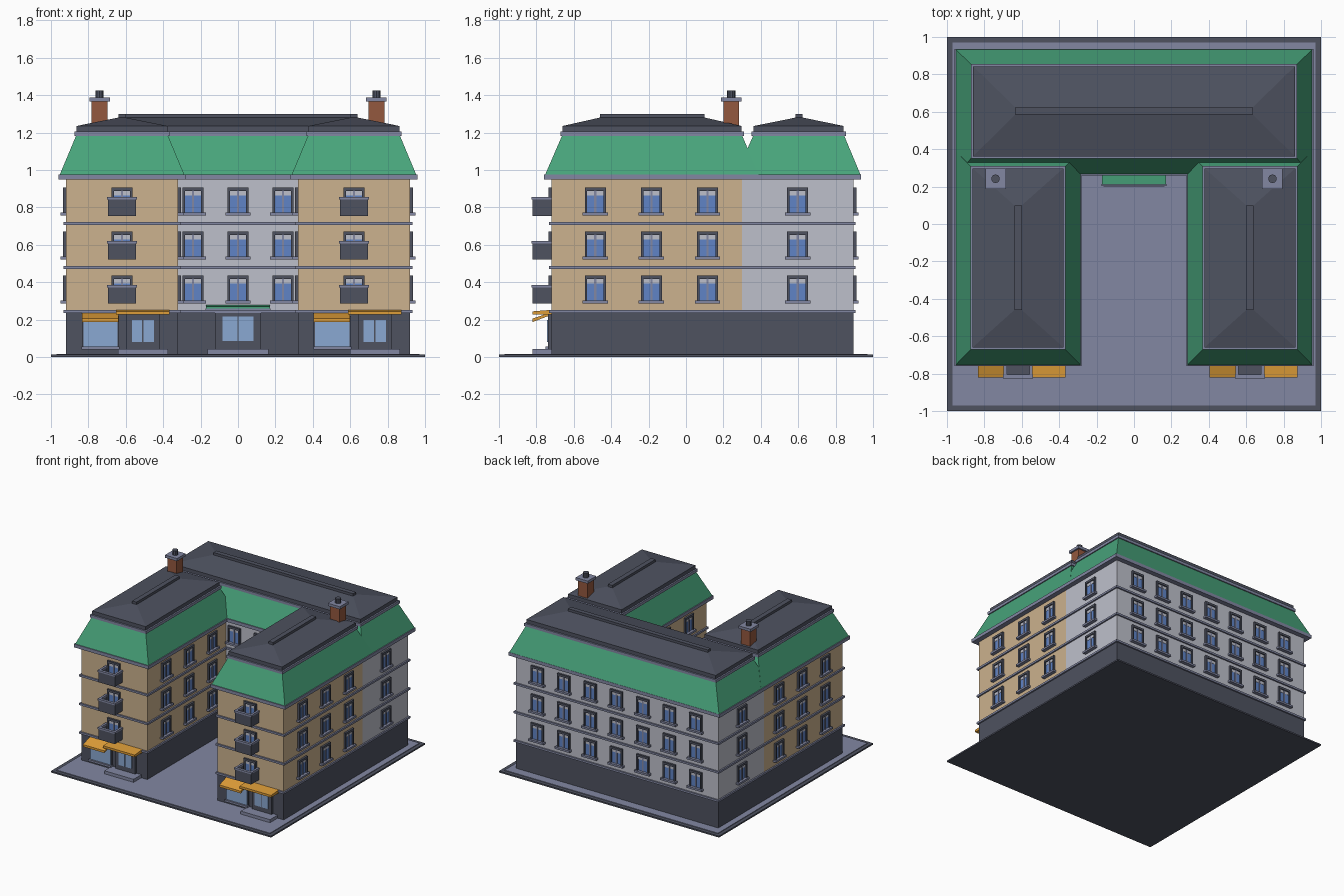
import bpy, bmesh, math
from mathutils import Matrix, Vector

cube = bpy.data.objects.get("Cube")
if cube:
    bpy.data.objects.remove(cube, do_unlink=True)


def material(name, rgb):
    lin = [((c / 255 + 0.055) / 1.055) ** 2.4 for c in rgb] + [1]
    m = bpy.data.materials.new(name)
    m.use_nodes = True
    m.diffuse_color = lin
    bsdf = m.node_tree.nodes["Principled BSDF"]
    bsdf.inputs["Base Color"].default_value = lin
    bsdf.inputs["Roughness"].default_value = 0.8
    return m


DARK = material("dark slate", (78, 82, 96))
TRIM = material("grey blue trim", (130, 135, 162))
TAN = material("tan plaster", (204, 178, 142))
PALE = material("pale plaster", (190, 192, 203))
GREEN = material("green roof", (72, 164, 123))
BRICK = material("brick", (148, 88, 62))
ORANGE = material("orange awning", (222, 157, 56))
BLUE = material("window blue", (96, 132, 198))
GLASS = material("shop glass", (138, 168, 210))


def finish(name, bm, mats):
    bmesh.ops.recalc_face_normals(bm, faces=bm.faces)
    mesh = bpy.data.meshes.new(name)
    bm.to_mesh(mesh)
    bm.free()
    for m in mats:
        mesh.materials.append(m)
    ob = bpy.data.objects.new(name, mesh)
    bpy.context.collection.objects.link(ob)
    return ob


def add_rings(bm, rings, slot=0):
    """Stack rectangles (x0, x1, y0, y1, z) into a closed solid."""
    loops = [[bm.verts.new(p) for p in ((a, c, z), (b, c, z), (b, d, z), (a, d, z))]
             for a, b, c, d, z in rings]
    faces = [bm.faces.new(loops[0][::-1]), bm.faces.new(loops[-1])]
    for lo, hi in zip(loops, loops[1:]):
        for i in range(4):
            j = (i + 1) % 4
            faces.append(bm.faces.new((lo[i], lo[j], hi[j], hi[i])))
    for f in faces:
        f.material_index = slot


def loft(name, mat, *rings):
    bm = bmesh.new()
    add_rings(bm, rings)
    return finish(name, bm, [mat])


def box(name, mat, x0, x1, y0, y1, z0, z1):
    return loft(name, mat, (x0, x1, y0, y1, z0), (x0, x1, y0, y1, z1))


def prism(name, mat, points, move):
    """Extrude an outline of 3D points along a vector."""
    bm = bmesh.new()
    face = bm.faces.new([bm.verts.new(p) for p in points])
    new = bmesh.ops.extrude_face_region(bm, geom=[face])["geom"]
    bmesh.ops.translate(bm, vec=Vector(move),
                        verts=[v for v in new if isinstance(v, bmesh.types.BMVert)])
    return finish(name, bm, [mat])


def u_band(name, mat, o, z0, z1):
    """U-shaped layer following the walls with overhang o."""
    X, i, f, c, b = 0.92 + o, 0.32 - o, -0.72 - o, 0.3 - o, 0.895 + o
    plan = [(-X, f), (-i, f), (-i, c), (i, c), (i, f), (X, f), (X, b), (-X, b)]
    return prism(name, mat, [(x, y, z0) for x, y in plan], (0, 0, z1 - z0))


# Ground and walls
box("ground_slab", DARK, -1, 1, -1, 1, 0, 0.012)
box("paving", TRIM, -0.97, 0.97, -0.97, 0.97, 0.012, 0.017)
u_band("ground_floor", DARK, 0, 0.015, 0.24)
box("main_walls", PALE, -0.92, 0.92, 0.3, 0.895, 0.24, 0.96)
for k, z in enumerate((0.235, 0.47, 0.705)):
    u_band(f"belt_{k + 1}", TRIM, 0.012, z, z + 0.016)
u_band("cornice", TRIM, 0.04, 0.948, 0.975)


# Mansard, coping, hipped cap and ridge for one block
def roof(name, base, top, ridge):
    grow = lambda r, d: (r[0] - d, r[1] + d, r[2] - d, r[3] + d)
    loft(name + "_mansard", GREEN, (*base, 0.97), (*top, 1.185))
    box(name + "_coping", TRIM, *grow(top, 0.01), 1.182, 1.205)
    slab = grow(top, -0.002)
    loft(name + "_hip", DARK, (*slab, 1.203), (*slab, 1.235), (*ridge, 1.28))
    box(name + "_ridge", DARK, *ridge, 1.27, 1.3)


roof("main_roof", (-0.955, 0.955, 0.265, 0.935), (-0.862, 0.862, 0.36, 0.845),
     (-0.635, 0.635, 0.586, 0.624))

# Window: dark surround, pale blind, two panes, sill; faces -y, origin at mid height
bm = bmesh.new()
for slot, a, b, d, z0, z1 in (
        (1, -0.05, 0.05, 0.005, -0.065, 0.062),
        (2, -0.044, 0.044, 0.007, 0.026, 0.052),
        (0, -0.056, -0.043, 0.016, -0.068, 0.068),
        (0, 0.043, 0.056, 0.016, -0.068, 0.068),
        (0, -0.043, 0.043, 0.016, 0.05, 0.068),
        (3, -0.006, 0.006, 0.011, -0.065, 0.05),
        (3, -0.068, 0.068, 0.028, -0.08, -0.064)):
    add_rings(bm, [(a, b, -d, 0, z0), (a, b, -d, 0, z1)], slot)
window = finish("window", bm, [DARK, BLUE, PALE, TRIM])
window_mesh = window.data
bpy.data.objects.remove(window)


def window_column(name, x, y, angle):
    for k in range(3):
        ob = bpy.data.objects.new(f"{name}_{k + 1}", window_mesh)
        ob.matrix_world = Matrix.Translation((x, y, 0.367 + 0.235 * k)) @ Matrix.Rotation(angle, 4, "Z")
        bpy.context.collection.objects.link(ob)


for n in range(7):
    window_column(f"back_window_{n + 1}", (n - 3) * 0.24, 0.895, math.pi)
for n in range(3):
    window_column(f"court_window_{n + 1}", (n - 1) * 0.24, 0.3, 0)


# Glazed double door with step, centred on cx against the wall at y
def double_door(name, cx, y, half, pane, z0, z1, step, out):
    box(name + "_surround", DARK, cx - half, cx + half, y - 0.018, y, 0.015, 0.235)
    for s, tag in ((-1, "right"), (1, "left")):
        mid = cx + s * (pane / 2 + 0.004)
        box(f"{name}_{tag}_pane", GLASS, mid - pane / 2, mid + pane / 2,
            y - 0.023, y - 0.01, z0, z1)
    box(name + "_step", TRIM, cx - step, cx + step, y - out, y, 0.015, 0.042)


for s, side in ((-1, "right"), (1, "left")):
    cx = s * 0.62
    wing = side + "_wing"
    box(wing + "_walls", TAN, cx - 0.3, cx + 0.3, -0.72, 0.3, 0.24, 0.96)
    roof(wing + "_roof", (cx - 0.335, cx + 0.335, -0.755, 0.39),
         (cx - 0.245, cx + 0.245, -0.662, 0.3), (cx - 0.02, cx + 0.02, -0.46, 0.1))

    # Side windows
    for n, y in enumerate((-0.485, -0.185, 0.115)):
        window_column(f"{wing}_outer_window_{n + 1}", s * 0.92, y, s * math.pi / 2)
        window_column(f"{wing}_inner_window_{n + 1}", s * 0.32, y, -s * math.pi / 2)
    window_column(f"{side}_main_window", s * 0.92, 0.597, s * math.pi / 2)

    # Balconies
    window_column(wing + "_balcony_door", cx, -0.72, 0)
    for k in range(3):
        z = 0.285 + 0.235 * k
        tag = f"{wing}_balcony_{k + 1}"
        box(tag + "_floor", DARK, cx - 0.074, cx + 0.074, -0.82, -0.72, z, z + 0.014)
        box(tag + "_front", DARK, cx - 0.074, cx + 0.074, -0.82, -0.81, z, z + 0.09)
        box(tag + "_front_rail", TRIM, cx - 0.08, cx + 0.08, -0.826, -0.804, z + 0.086, z + 0.1)
        for t, end in ((-1, "right"), (1, "left")):
            x = cx + t * 0.069
            box(f"{tag}_{end}_panel", DARK, x - 0.005, x + 0.005, -0.81, -0.72, z, z + 0.09)
            box(f"{tag}_{end}_rail", TRIM, x - 0.009, x + 0.009, -0.804, -0.72, z + 0.086, z + 0.1)

    # Shop front: window, sill, awning, door and canopy
    sx, dx = cx - 0.115, cx + 0.112
    box(wing + "_shop_frame", DARK, sx - 0.1, sx + 0.1, -0.732, -0.72, 0.04, 0.22)
    box(wing + "_shop_window", GLASS, sx - 0.092, sx + 0.092, -0.736, -0.725, 0.055, 0.21)
    box(wing + "_shop_sill", TRIM, sx - 0.102, sx + 0.102, -0.75, -0.72, 0.04, 0.056)
    prism(wing + "_awning", ORANGE, [(sx - 0.1, y, z) for y, z in (
        (-0.72, 0.24), (-0.82, 0.205), (-0.82, 0.187), (-0.72, 0.225))], (0.195, 0, 0))
    double_door(wing + "_door", dx, -0.72, 0.09, 0.056, 0.08, 0.197, 0.133, 0.1)
    prism(wing + "_canopy", ORANGE, [(dx - 0.143, y, z) for y, z in (
        (-0.72, 0.252), (-0.82, 0.244), (-0.82, 0.226), (-0.72, 0.226))], (0.286, 0, 0))

    # Chimney
    hx, hy = s * 0.74, 0.242
    box(side + "_chimney_stack", BRICK, hx - 0.042, hx + 0.042, hy - 0.042, hy + 0.042, 1.19, 1.37)
    box(side + "_chimney_cap", TRIM, hx - 0.055, hx + 0.055, hy - 0.055, hy + 0.055, 1.366, 1.388)
    bm = bmesh.new()
    bmesh.ops.create_cone(bm, cap_ends=True, segments=10, radius1=0.023, radius2=0.023, depth=0.045,
                          matrix=Matrix.Translation((hx, hy, 1.403)))
    finish(side + "_chimney_pot", bm, [DARK])

# Courtyard entrance
double_door("entrance", 0, 0.3, 0.122, 0.08, 0.085, 0.217, 0.163, 0.1)
prism("entrance_canopy", GREEN, [(-0.172, y, z) for y, z in (
    (0.3, 0.278), (0.212, 0.27), (0.212, 0.252), (0.3, 0.252))], (0.344, 0, 0))
box("entrance_canopy_lip", TRIM, -0.174, 0.174, 0.204, 0.213, 0.248, 0.258)
